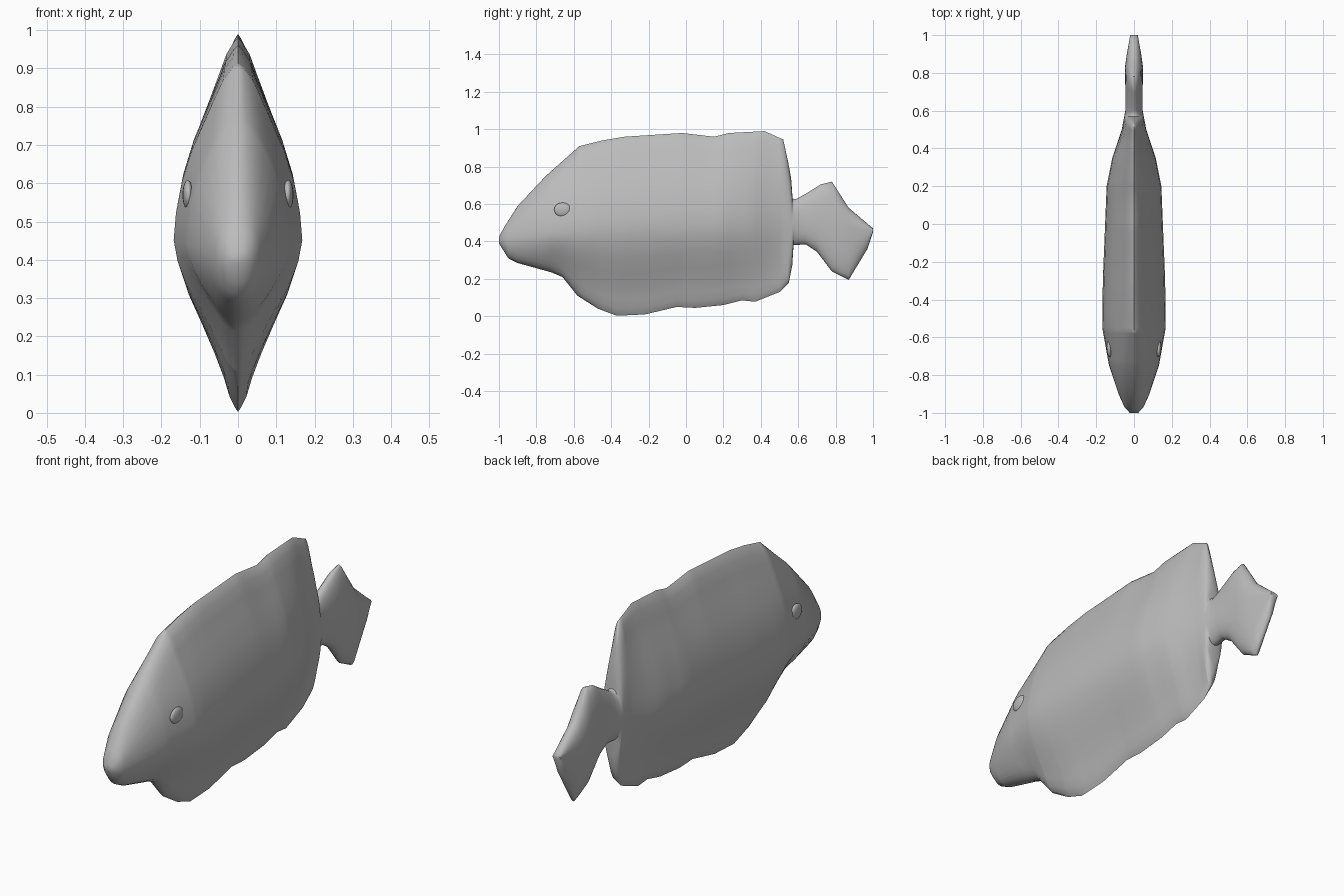
import bpy, bmesh, math

if "Cube" in bpy.data.objects:
    bpy.data.objects.remove(bpy.data.objects["Cube"])

grey = bpy.data.materials.new("plain grey")
grey.diffuse_color = (0.5, 0.5, 0.5, 1)
grey.use_nodes = True
grey.node_tree.nodes["Principled BSDF"].inputs["Base Color"].default_value = grey.diffuse_color

# Side outline: upper and lower edges as (y, z)
TOP = [(-1, .425), (-.97, .48), (-.9, .59), (-.75, .75), (-.57, .91), (-.45, .94), (-.33, .96),
       (-.02, .98), (.15, .96), (.23, .98), (.42, .99), (.52, .945), (.545, .83), (.562, .74),
       (.57, .63), (.585, .625), (.64, .655), (.72, .705), (.78, .72), (.87, .58), (1, .47)]
BOTTOM = [(-1, .39), (-.95, .31), (-.9, .285), (-.72, .235), (-.66, .21), (-.58, .11),
          (-.47, .04), (-.37, .003), (-.22, .01), (-.05, .05), (.05, .045), (.2, .06),
          (.3, .085), (.37, .078), (.5, .13), (.55, .18), (.568, .27), (.575, .38), (.64, .385),
          (.7, .345), (.78, .24), (.87, .195), (.97, .36), (1, .45)]
# Half width, height of the widest line, and roundness along the length
WIDTH = [(-1, .022), (-.97, .05), (-.9, .082), (-.75, .132), (-.55, .168), (-.3, .165), (0, .153),
         (.2, .145), (.35, .115), (.5, .065), (.6, .046), (.72, .046), (.83, .048), (.9, .038), (1, .02)]
MID = [(-1, .405), (-.75, .44), (-.4, .46), (.55, .5), (.8, .48), (1, .46)]
ROUND = [(-1, 1), (-.85, .8), (-.55, .15), (-.3, 0), (.5, .1), (.57, 1), (1, 1)]
# Width share from the widest line (0) to the fin edge (1)
UPPER = [(0, 1), (.23, .94), (.47, .74), (.72, .42), (.87, .24), (.95, .15), (1, 0)]
LOWER = [(0, 1), (.12, .96), (.33, .77), (.62, .40), (.8, .21), (.94, .10), (1, 0)]


def at(table, v):
    for (a, p), (b, q) in zip(table, table[1:]):
        if v <= b:
            return p + (q - p) * max(0, (v - a) / (b - a))
    return table[-1][1]


def section(y):
    """Closed cross-section of the fish at y."""
    top, bottom, mid = at(TOP, y), at(BOTTOM, y), at(MID, y)
    width, soft = at(WIDTH, y), at(ROUND, y)
    points = []
    for i in range(32):
        a = 2 * math.pi * i / 32
        s, c = math.sin(a), math.cos(a)
        t = abs(s) ** 1.15
        lean = at(UPPER if s >= 0 else LOWER, t)
        oval = (1 - t ** 2.2) ** 0.5 if t < 1 else 0
        w = width * (lean * (1 - soft) + oval * soft)
        z = mid + t * ((top - mid) if s >= 0 else (bottom - mid))
        points.append((math.copysign(w, c), y, z))
    return points


def add_object(name, bm):
    bmesh.ops.recalc_face_normals(bm, faces=bm.faces)
    mesh = bpy.data.meshes.new(name)
    bm.to_mesh(mesh)
    bm.free()
    mesh.materials.append(grey)
    ob = bpy.data.objects.new(name, mesh)
    bpy.context.collection.objects.link(ob)
    bpy.ops.object.select_all(action='DESELECT')
    bpy.context.view_layer.objects.active = ob
    ob.select_set(True)
    bpy.ops.object.shade_smooth_by_angle(angle=math.radians(65))
    return ob


# Body, fins and tail lofted as one skin
stations = sorted({y for table in (TOP, BOTTOM, WIDTH) for y, _ in table})
bm = bmesh.new()
rings = [[bm.verts.new(p) for p in section(y)] for y in stations]
for r, q in zip(rings, rings[1:]):
    for i in range(32):
        j = (i + 1) % 32
        bm.faces.new((r[i], r[j], q[j], q[i]))
bm.faces.new(rings[0])
bm.faces.new(rings[-1])
bmesh.ops.remove_doubles(bm, verts=bm.verts, dist=0.0005)
add_object("fish_body", bm)

# Low eye bumps on both cheeks
for side, name in ((-1, "left_eye"), (1, "right_eye")):
    bm = bmesh.new()
    bmesh.ops.create_uvsphere(bm, u_segments=16, v_segments=10, radius=1)
    for v in bm.verts:
        x, y, z = v.co
        v.co = (side * 0.131 + x * 0.014, -0.66 + y * 0.045 + side * x * 0.005, 0.57 + z * 0.038)
    add_object(name, bm)
